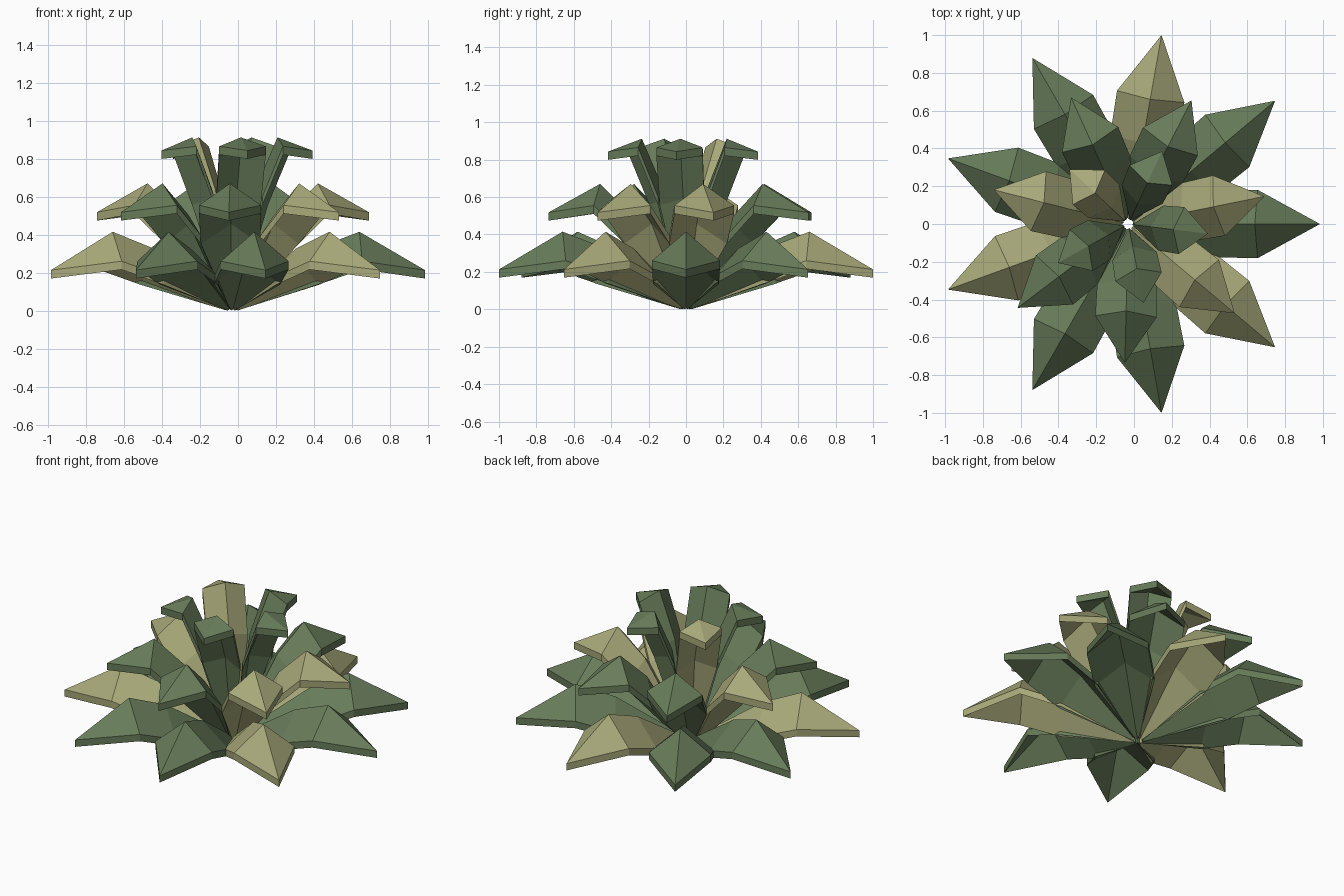
import bpy
import bmesh
import math

if "Cube" in bpy.data.objects:
    bpy.data.objects.remove(bpy.data.objects["Cube"])

CX = -0.0306    # rosette axis
THICK = 0.044   # vertical leaf thickness


def make_mat(name, rgb):
    m = bpy.data.materials.new(name)
    m.diffuse_color = (*rgb, 1.0)
    m.use_nodes = True
    m.node_tree.nodes["Principled BSDF"].inputs["Base Color"].default_value = m.diffuse_color
    return m


GREEN = make_mat("leaf_green", (0.138, 0.202, 0.102))
TAN = make_mat("leaf_straw", (0.395, 0.40, 0.195))


def leaf(name, angle, stations, tip, mat):
    """Folded blade: each station is (ridge_r, ridge_z, edge_r, edge_z, half_width)."""
    ca, sa = math.cos(angle), math.sin(angle)

    def pos(r, s, z):
        return (CX + r * ca - s * sa, r * sa + s * ca, z)

    bm = bmesh.new()

    def sheet(drop):
        rows = []
        for rr, rz, er, ez, w in stations:
            rows.append([bm.verts.new(pos(er, -w, ez - drop)),
                         bm.verts.new(pos(rr, 0, rz - drop)),
                         bm.verts.new(pos(er, w, ez - drop))])
        end = bm.verts.new(pos(tip[0], 0, tip[1] - drop))
        for a, b in zip(rows, rows[1:]):
            for k in (0, 1):
                bm.faces.new((a[k], b[k], b[k + 1], a[k + 1]))
        for k in (0, 1):
            bm.faces.new((rows[-1][k], end, rows[-1][k + 1]))
        # outline loop around the blade
        return [r[0] for r in rows] + [end] + [r[2] for r in reversed(rows)] + [rows[0][1]]

    top, low = sheet(0), sheet(THICK)
    n = len(top)
    for i in range(n):
        j = (i + 1) % n
        bm.faces.new((top[i], low[i], low[j], top[j]))
    bmesh.ops.recalc_face_normals(bm, faces=bm.faces[:])
    me = bpy.data.meshes.new(name)
    bm.to_mesh(me)
    bm.free()
    me.materials.append(mat)
    ob = bpy.data.objects.new(name, me)
    bpy.context.collection.objects.link(ob)


# Tiers: name, count, first angle, stations from base to bend, tip, straw-coloured leaves
tiers = [
    ("outer_leaf", 9, 0.0,
     [(0.025, 0.052, 0.03, 0.045, 0.008),
      (0.435, 0.325, 0.45, 0.18, 0.176),
      (0.67, 0.415, 0.685, 0.26, 0.181)],
     (1.0154, 0.213), {2, 5, 8}),
    ("middle_leaf", 7, 11.46,
     [(0.025, 0.054, 0.03, 0.048, 0.008),
      (0.285, 0.50, 0.325, 0.395, 0.157),
      (0.46, 0.67, 0.49, 0.555, 0.163)],
     (0.735, 0.518), {0, 3, 6}),
    ("inner_leaf", 5, -7.0,
     [(0.022, 0.056, 0.03, 0.05, 0.008),
      (0.12, 0.635, 0.175, 0.60, 0.12),
      (0.24, 0.912, 0.285, 0.865, 0.125)],
     (0.425, 0.843), {2}),
]

for name, count, start, stations, tip, straw in tiers:
    for i in range(count):
        ang = math.radians(start + 360 * i / count)
        leaf(f"{name}_{i + 1}", ang, stations, tip, TAN if i in straw else GREEN)
